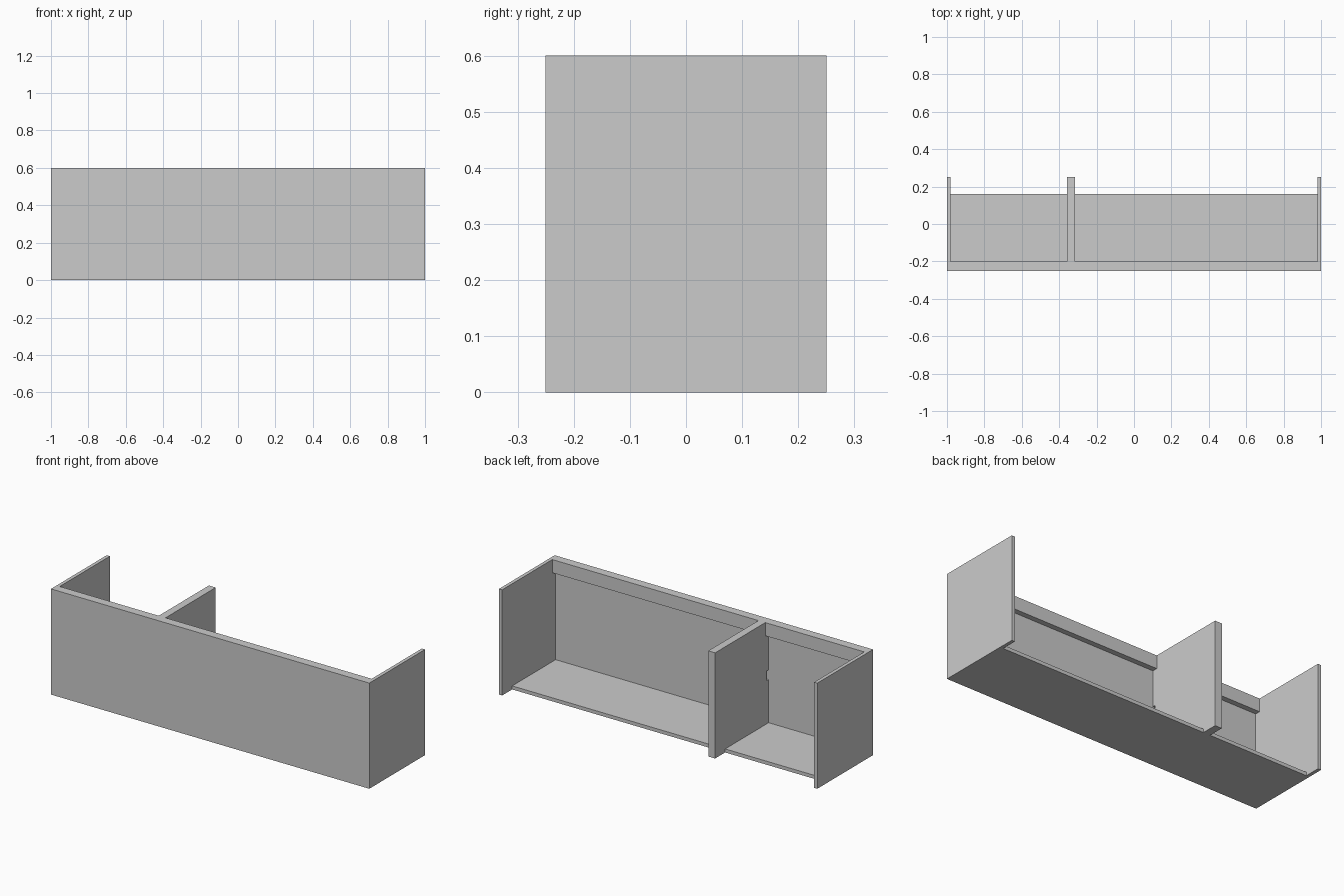
import bpy
import bmesh

if "Cube" in bpy.data.objects:
    bpy.data.objects.remove(bpy.data.objects["Cube"])


def extrude_x(name, profile, x0, x1):
    """Make a flat-faced solid from a (y, z) outline stretched from x0 to x1."""
    bm = bmesh.new()
    face = bm.faces.new([bm.verts.new((x0, y, z)) for y, z in profile])
    result = bmesh.ops.extrude_face_region(bm, geom=[face])
    verts = [v for v in result["geom"] if isinstance(v, bmesh.types.BMVert)]
    bmesh.ops.translate(bm, verts=verts, vec=(x1 - x0, 0, 0))
    bmesh.ops.recalc_face_normals(bm, faces=bm.faces)
    mesh = bpy.data.meshes.new(name)
    bm.to_mesh(mesh)
    bm.free()
    obj = bpy.data.objects.new(name, mesh)
    bpy.context.collection.objects.link(obj)
    return obj


def rect(y0, y1, z0, z1):
    return [(y0, z0), (y1, z0), (y1, z1), (y0, z1)]


FRONT, BACK, TOP = -0.25, 0.25, 0.6
PANEL, RAIL, RAIL_Z = -0.23, -0.20, 0.525   # inner faces of panel and top rail
INNER = 0.98                               # inside face of the side panels
DIV0, DIV1 = -0.358, -0.315                # divider faces

# Side panels
for side, a, b in (("left", -1.0, -INNER), ("right", INNER, 1.0)):
    extrude_x(f"{side}_side_panel", rect(FRONT, BACK, 0, TOP), a, b)

# Front panel with thicker rail along the top
extrude_x("front_panel", [(FRONT, 0), (PANEL, 0), (PANEL, RAIL_Z),
                          (RAIL, RAIL_Z), (RAIL, TOP), (FRONT, TOP)],
          -INNER, INNER)

# Divider fitted under the rail, with a small cable notch against the front
extrude_x("divider", [(PANEL, 0), (BACK, 0), (BACK, TOP), (RAIL, TOP),
                      (RAIL, RAIL_Z), (PANEL, RAIL_Z), (PANEL, 0.32),
                      (-0.212, 0.32), (-0.212, 0.265), (PANEL, 0.265)],
          DIV0, DIV1)

# Bottom shelves, one per bay
for side, a, b in (("left", -INNER, DIV0), ("right", DIV1, INNER)):
    extrude_x(f"{side}_bottom_shelf", rect(PANEL, 0.16, 0, 0.02), a, b)
